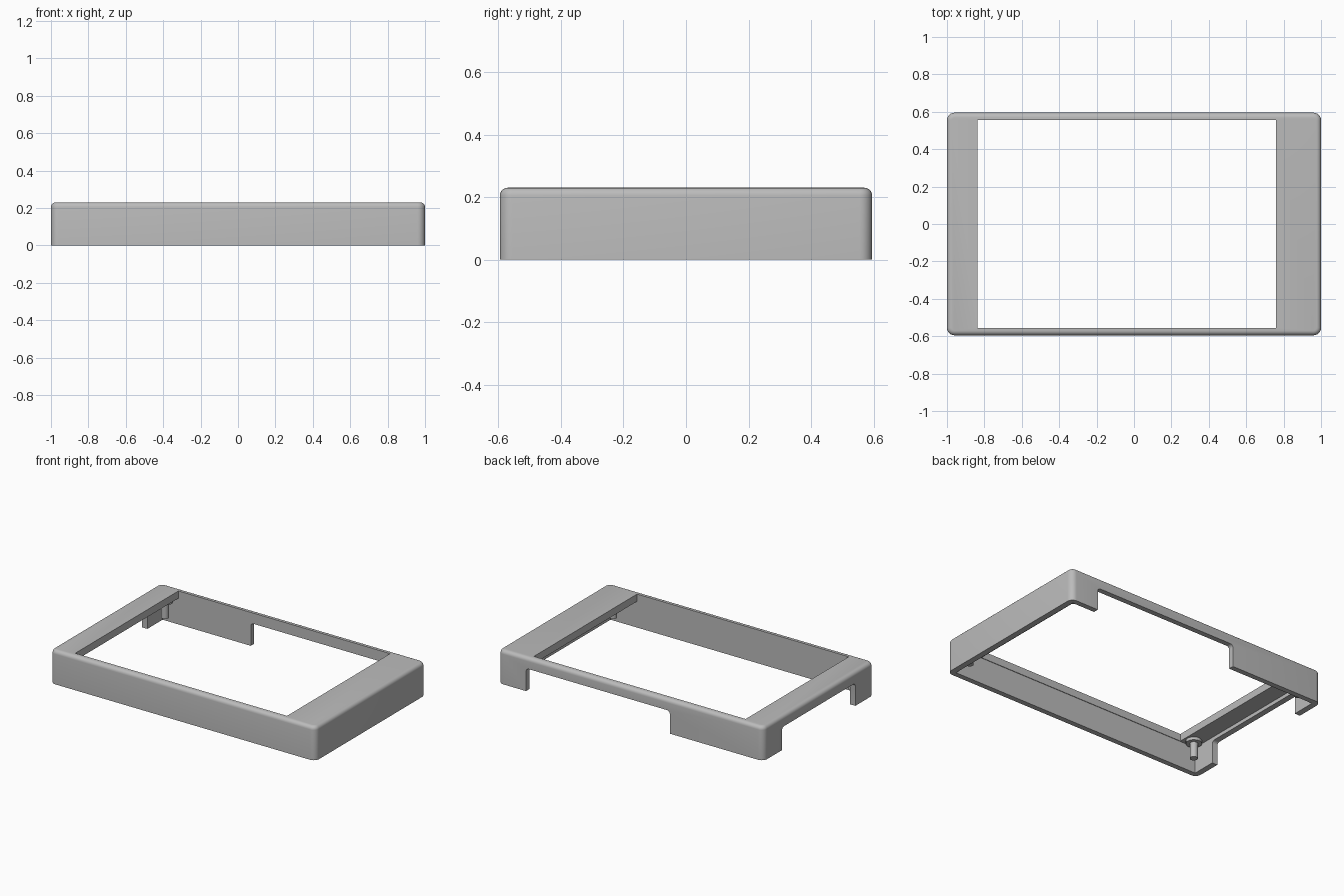
import bpy, bmesh
from mathutils import Matrix, Vector

cube = bpy.data.objects.get("Cube")
if cube:
    bpy.data.objects.remove(cube, do_unlink=True)

grey = bpy.data.materials.new("light grey plastic")
grey.use_nodes = True
colour = (0.5, 0.5, 0.5, 1)
grey.diffuse_color = colour
grey.node_tree.nodes["Principled BSDF"].inputs["Base Color"].default_value = colour

HALF_X, HALF_Y, HEIGHT = 1.0, 0.595, 0.23
WALL, ROOF = 0.04, 0.05


def finish(bm, name):
    bmesh.ops.recalc_face_normals(bm, faces=bm.faces[:])
    mesh = bpy.data.meshes.new(name)
    bm.to_mesh(mesh)
    bm.free()
    mesh.materials.append(grey)
    ob = bpy.data.objects.new(name, mesh)
    bpy.context.collection.objects.link(ob)
    return ob


def box(low, high):
    bm = bmesh.new()
    low, high = Vector(low), Vector(high)
    bmesh.ops.create_cube(bm, size=1, matrix=Matrix.Translation((low + high) / 2)
                          @ Matrix.Diagonal((*(high - low), 1)))
    return bm


def round_edges(bm, test, radius, segments=5):
    edges = [e for e in bm.edges if test(e)]
    bmesh.ops.bevel(bm, geom=edges, offset=radius, segments=segments,
                    profile=0.5, affect='EDGES')


def along(axis):
    def test(e):
        d = e.verts[1].co - e.verts[0].co
        return abs(d[axis]) > 0.99 * d.length
    return test


def smooth(ob):
    bpy.ops.object.select_all(action='DESELECT')
    ob.select_set(True)
    bpy.context.view_layer.objects.active = ob
    bpy.ops.object.shade_smooth_by_angle(angle=0.6)


def cut(ob, bm):
    cutter = finish(bm, "cutter")
    cutter.hide_render = True
    mod = ob.modifiers.new("cut", 'BOOLEAN')
    mod.operation, mod.solver, mod.object = 'DIFFERENCE', 'EXACT', cutter
    bpy.context.view_layer.objects.active = ob
    bpy.ops.object.modifier_apply(modifier=mod.name)
    bpy.data.objects.remove(cutter, do_unlink=True)


# Outer shell with rounded corners and top edge
bm = box((-HALF_X, -HALF_Y, 0), (HALF_X, HALF_Y, HEIGHT))
round_edges(bm, along(2), 0.04, 6)
round_edges(bm, lambda e: all(v.co.z > HEIGHT - 0.001 for v in e.verts), 0.025)
bezel = finish(bm, "bezel_frame")

# Hollow underside and screen opening
cut(bezel, box((WALL - HALF_X, -0.559, -0.1), (HALF_X - WALL, 0.559, HEIGHT - ROOF)))
cut(bezel, box((-0.838, -0.555, -0.1), (0.758, 0.555, 0.4)))

# Connector cutout in the back wall
bm = box((-0.295, 0.5, -0.1), (0.79, 0.7, 0.155))
round_edges(bm, along(1), 0.022)
cut(bezel, bm)

# Connector cutout in the right wall
bm = box((-1.1, -0.395, -0.1), (-0.93, 0.395, 0.155))
round_edges(bm, along(0), 0.022)
cut(bezel, bm)
smooth(bezel)


# Mounting pins with collars under each corner
def cylinder(bm, x, y, low, high, radius):
    bmesh.ops.create_cone(bm, cap_ends=True, segments=24, radius1=radius,
                          radius2=radius, depth=high - low,
                          matrix=Matrix.Translation((x, y, (low + high) / 2)))


for side, sx in (("left", 1), ("right", -1)):
    for end, sy in (("front", -1), ("back", 1)):
        bm = bmesh.new()
        cylinder(bm, sx * 0.9, sy * 0.5, 0.16, 0.19, 0.05)
        cylinder(bm, sx * 0.9, sy * 0.5, 0.055, 0.17, 0.025)
        smooth(finish(bm, f"{end}_{side}_mounting_pin"))
